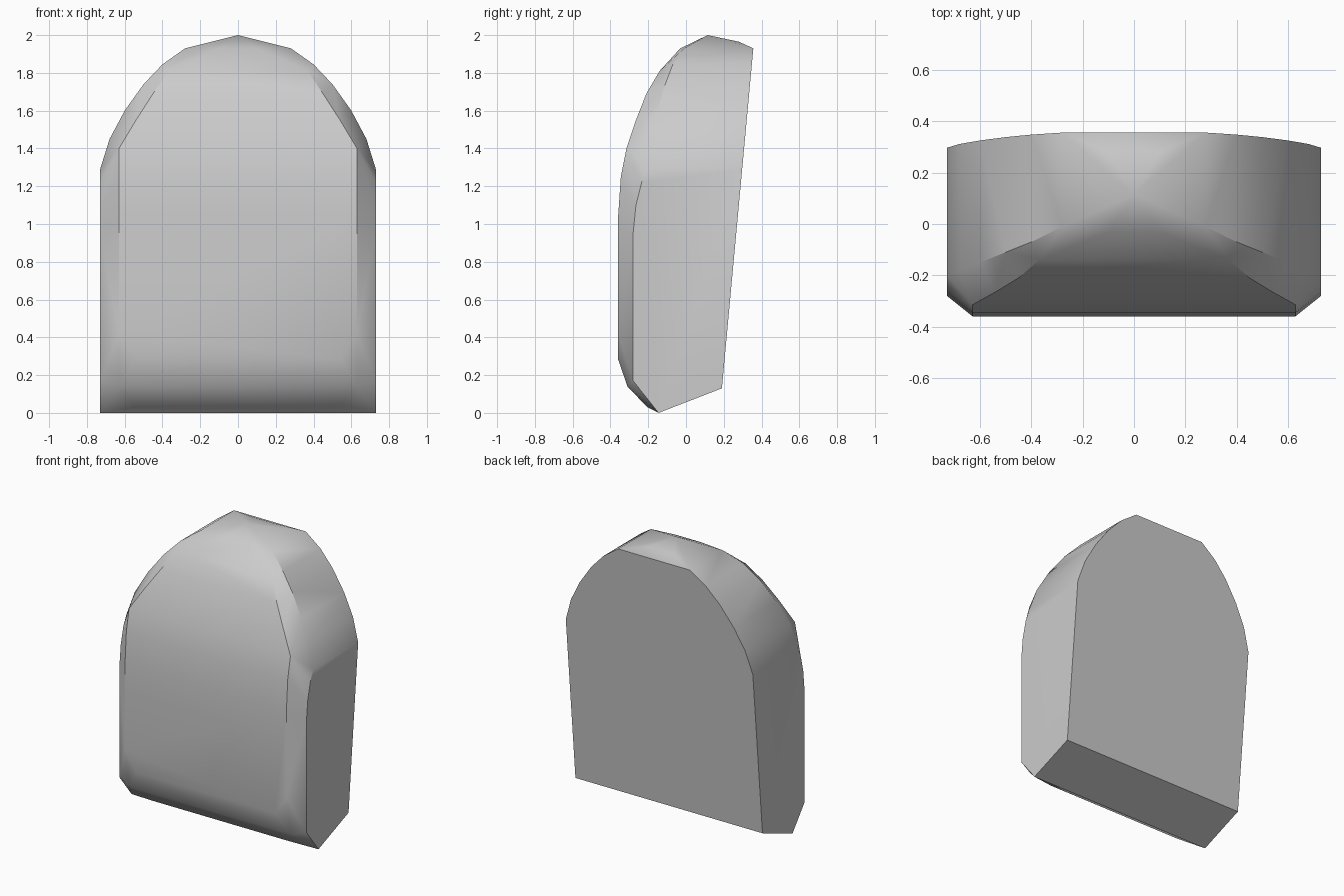
import bpy
import bmesh
import math

if "Cube" in bpy.data.objects:
    bpy.data.objects.remove(bpy.data.objects["Cube"], do_unlink=True)

grey = bpy.data.materials.new("plain_grey")
grey.use_nodes = True
colour = (0.6, 0.6, 0.6, 1)
grey.diffuse_color = colour
grey.node_tree.nodes["Principled BSDF"].inputs["Base Color"].default_value = colour


def back_y(z):
    """Depth of the leaning flat back at height z."""
    return 0.19 + (z - 0.13) * 0.0925


HALF = 0.73
points = []

# Arched rim: x, z, and depth of its front edge
for x, z, front in [(0.28, 1.93, -0.01), (0.4, 1.845, -0.07), (0.5, 1.74, -0.11),
                    (0.6, 1.6, -0.15), (0.68, 1.45, -0.18), (HALF, 1.29, -0.2)]:
    points += [(x, front, z), (x, back_y(z), z)]

# Front panel border, rounding back towards the top
points += [(0.63, -0.36, 0.42), (0.63, -0.36, 1.03), (0.63, -0.345, 1.25),
           (0.63, -0.315, 1.4), (0.54, -0.265, 1.55), (0.45, -0.21, 1.69),
           (0.37, -0.14, 1.81), (0.1, -0.03, 1.93)]

# Chamfered side border
points += [(HALF, -0.28, 0.17), (HALF, -0.28, 0.95),
           (HALF, -0.265, 1.1), (HALF, -0.235, 1.22)]

# Rounded lower lip and slanted underside
points += [(0.54, -0.36, 0.285), (0.63, -0.31, 0.14), (0.54, -0.205, 0.03),
           (HALF, -0.145, 0), (HALF, 0.19, 0.13)]

# Crown
points += [(0, 0.115, 2), (0.1, 0.28, 1.965), (0.25, 0.355, 1.915)]

bm = bmesh.new()
for x, y, z in points:
    for side in ((1, -1) if x else (1,)):
        bm.verts.new((side * x, y, z))
hull = bmesh.ops.convex_hull(bm, input=bm.verts[:])
spare = {v for v in hull["geom_interior"] + hull["geom_unused"]
         if isinstance(v, bmesh.types.BMVert)}
bmesh.ops.delete(bm, geom=list(spare), context="VERTS")
bmesh.ops.dissolve_limit(bm, angle_limit=math.radians(1.5),
                         verts=bm.verts[:], edges=bm.edges[:])
bmesh.ops.recalc_face_normals(bm, faces=bm.faces[:])

mesh = bpy.data.meshes.new("arched_block")
bm.to_mesh(mesh)
bm.free()
mesh.materials.append(grey)
block = bpy.data.objects.new("arched_block", mesh)
bpy.context.collection.objects.link(block)

# Soft shading, with the back, sides and underside kept crisp
bpy.context.view_layer.objects.active = block
block.select_set(True)
bpy.ops.object.shade_smooth_by_angle(angle=math.radians(30))
